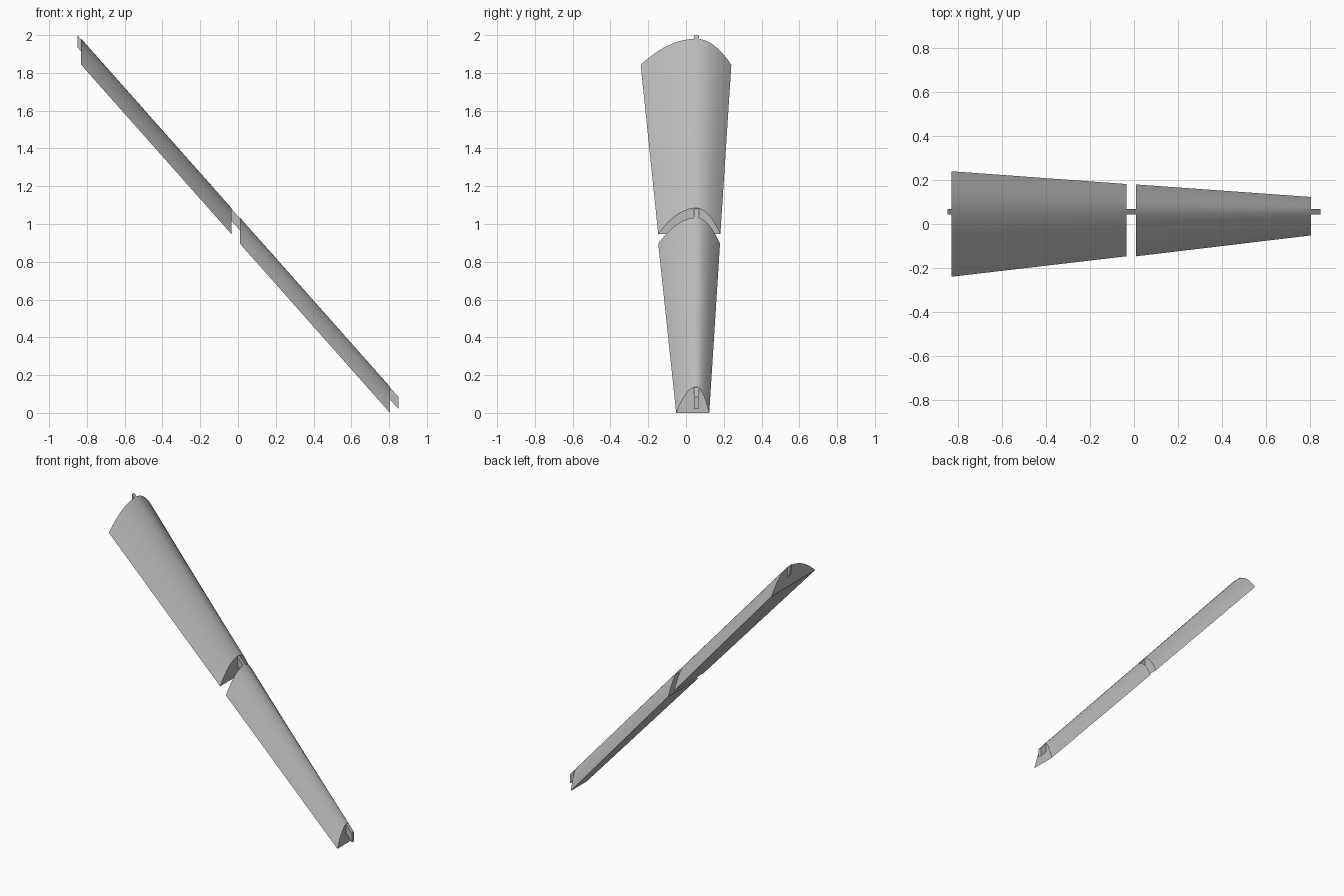
import bpy, bmesh, math

cube = bpy.data.objects.get("Cube")
if cube:
    bpy.data.objects.remove(cube, do_unlink=True)

SLOPE = 1.127      # fall of the whole piece along x
RIDGE = 0.055      # y of the crest line
ARCH = 0.138       # height of the arched cross-section
STEPS = 12         # segments on each side of the crest

grey = bpy.data.materials.new("plain grey")
grey.use_nodes = True
grey.diffuse_color = (0.5, 0.5, 0.5, 1)
grey.node_tree.nodes["Principled BSDF"].inputs["Base Color"].default_value = (0.5, 0.5, 0.5, 1)


def base_z(x):
    return (0.805 - x) * SLOPE


def arch_section(x, y0, y1):
    """Arched outline with a flat base, standing upright at x."""
    pts = []
    for i in range(-STEPS, STEPS + 1):
        t = i / STEPS
        y = RIDGE + t * ((y1 - RIDGE) if t > 0 else (RIDGE - y0))
        pts.append((x, y, base_z(x) + ARCH * (1 - t * t)))
    return pts


def bar_section(x):
    top = base_z(x) + ARCH - 0.004
    return [(x, RIDGE + dy, top - dz)
            for dy, dz in ((-0.0125, 0.063), (-0.0125, 0), (0.0125, 0), (0.0125, 0.063))]


def loft(name, first, last, smooth=False):
    """Closed solid between two matching upright outlines."""
    bm = bmesh.new()
    a = [bm.verts.new(p) for p in first]
    b = [bm.verts.new(p) for p in last]
    n = len(a)
    for i in range(n):
        j = (i + 1) % n
        bm.faces.new((a[i], a[j], b[j], b[i]))
    bm.faces.new(a)
    bm.faces.new(b)
    bmesh.ops.recalc_face_normals(bm, faces=bm.faces[:])
    mesh = bpy.data.meshes.new(name)
    bm.to_mesh(mesh)
    bm.free()
    mesh.materials.append(grey)
    obj = bpy.data.objects.new(name, mesh)
    bpy.context.collection.objects.link(obj)
    if smooth:
        bpy.ops.object.select_all(action='DESELECT')
        obj.select_set(True)
        bpy.context.view_layer.objects.active = obj
        bpy.ops.object.shade_smooth_by_angle(angle=math.radians(30))
    return obj


# Two tapering arched panels, with a gap between them
loft("upper_panel", arch_section(-0.83, -0.24, 0.24), arch_section(-0.035, -0.147, 0.182), True)
loft("lower_panel", arch_section(0.01, -0.147, 0.18), arch_section(0.805, -0.052, 0.123), True)

# Thin bar running under the crest and joining the panels
loft("connecting_bar", bar_section(-0.85), bar_section(0.85))
